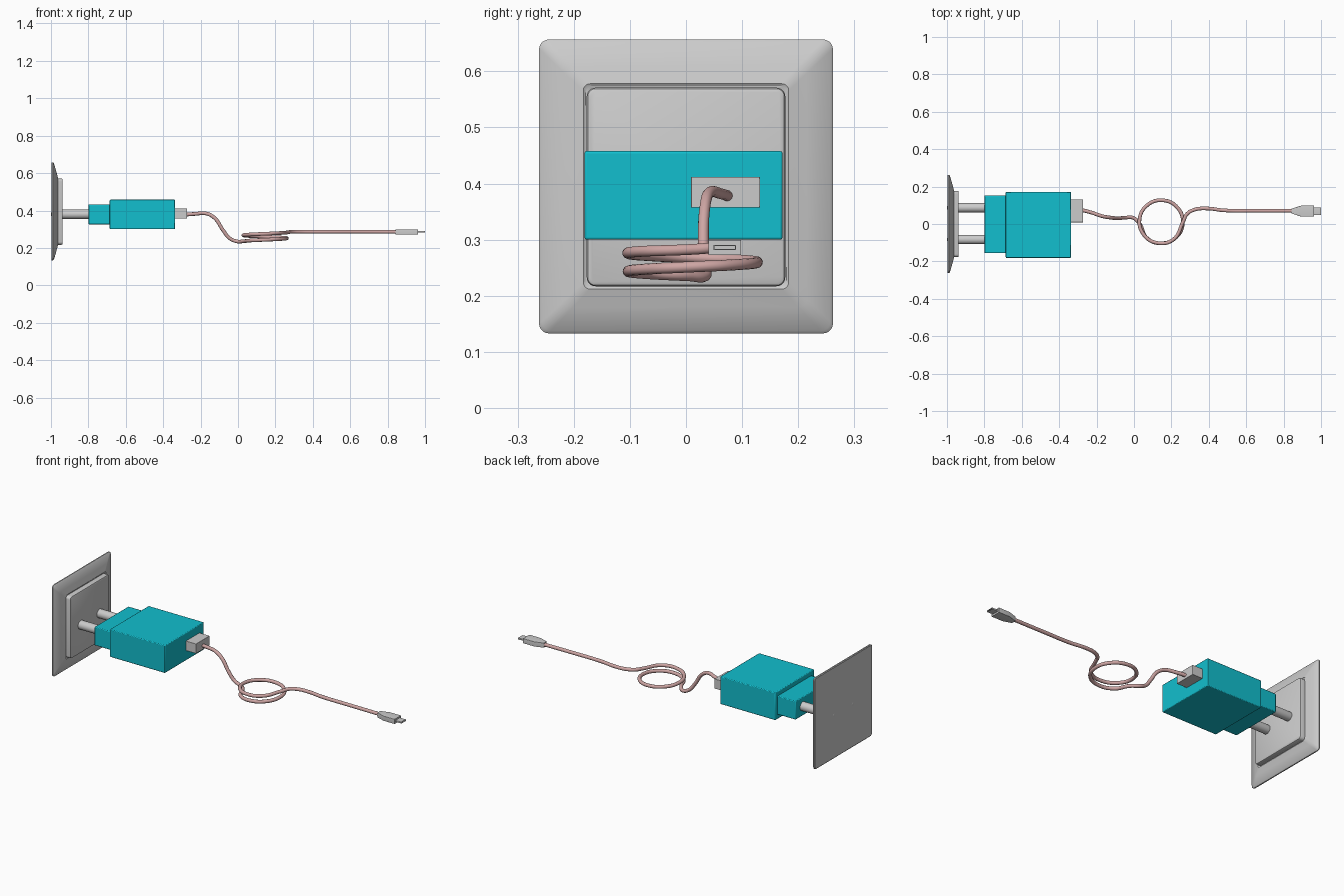
import bpy, bmesh, math
from mathutils import Vector

if "Cube" in bpy.data.objects:
    bpy.data.objects.remove(bpy.data.objects["Cube"])


def material(name, rgb):
    m = bpy.data.materials.new(name)
    m.diffuse_color = (*rgb, 1)
    m.use_nodes = True
    m.node_tree.nodes["Principled BSDF"].inputs["Base Color"].default_value = m.diffuse_color
    return m


CYAN = material("cyan_plastic", (0.006, 0.52, 0.62))
PINK = material("pink_cable", (0.62, 0.38, 0.37))


def finish(bm, name, mat=None, bevel=0):
    bmesh.ops.recalc_face_normals(bm, faces=bm.faces)
    me = bpy.data.meshes.new(name)
    bm.to_mesh(me)
    bm.free()
    ob = bpy.data.objects.new(name, me)
    bpy.context.collection.objects.link(ob)
    if mat:
        me.materials.append(mat)
    if bevel:
        b = ob.modifiers.new("bevel", 'BEVEL')
        b.width, b.segments = bevel, 2
    bpy.ops.object.select_all(action='DESELECT')
    bpy.context.view_layer.objects.active = ob
    ob.select_set(True)
    bpy.ops.object.shade_smooth_by_angle(angle=math.radians(30))
    return ob


def rounded_rect(hy, hz, r, seg=5):
    pts = []
    for k, (sy, sz) in enumerate([(1, 1), (-1, 1), (-1, -1), (1, -1)]):
        for i in range(seg + 1):
            a = math.pi / 2 * (k + i / seg)
            pts.append((sy * (hy - r) + r * math.cos(a), sz * (hz - r) + r * math.sin(a)))
    return pts


def loft(name, centre, rings, mat=None):
    """Skin rounded rectangles (x, half_y, half_z, radius) along x, capping both ends."""
    bm = bmesh.new()
    rows = [[bm.verts.new((x, centre[0] + y, centre[1] + z)) for y, z in rounded_rect(hy, hz, r)]
            for x, hy, hz, r in rings]
    n = len(rows[0])
    for a, b in zip(rows, rows[1:]):
        for i in range(n):
            bm.faces.new((a[i], a[(i + 1) % n], b[(i + 1) % n], b[i]))
    bm.faces.new(rows[0])
    bm.faces.new(rows[-1])
    return finish(bm, name, mat)


def box(name, lo, hi, mat=None, bevel=0.004):
    lo, hi = Vector(lo), Vector(hi)
    bm = bmesh.new()
    bmesh.ops.create_cube(bm, size=1)
    for v in bm.verts:
        v.co = Vector([(lo[i] + hi[i]) / 2 + v.co[i] * (hi[i] - lo[i]) for i in range(3)])
    return finish(bm, name, mat, bevel)


# wall socket: sloping frame with a raised centre plate
loft("socket_frame", (0, 0.395),
     [(x, h, h, r) for x, h, r in [(-0.998, 0.258, 0.014), (-0.995, 0.262, 0.018),
                                   (-0.989, 0.262, 0.018), (-0.984, 0.257, 0.016),
                                   (-0.972, 0.215, 0.014), (-0.963, 0.183, 0.012),
                                   (-0.966, 0.179, 0.012)]])
loft("socket_centre", (0, 0.394),
     [(x, h, h, r) for x, h, r in [(-0.972, 0.177, 0.016), (-0.943, 0.177, 0.016),
                                   (-0.939, 0.175, 0.014), (-0.937, 0.171, 0.012)]])

# two round pins with domed tips
for side, y in (("left", 0.087), ("right", -0.083)):
    bm = bmesh.new()
    profile = [(-0.79, 0.025)] + [(-0.978 - 0.022 * math.sin(a), 0.025 * math.cos(a))
                                  for a in [math.pi / 2 * i / 6 for i in range(6)]]
    rows = [[bm.verts.new((x, y + r * math.cos(math.tau * i / 24), 0.38 + r * math.sin(math.tau * i / 24)))
             for i in range(24)] for x, r in profile]
    for a, b in zip(rows, rows[1:]):
        for i in range(24):
            bm.faces.new((a[i], a[(i + 1) % 24], b[(i + 1) % 24], b[i]))
    bm.faces.new(rows[0])
    bm.faces.new(rows[-1])
    finish(bm, side + "_pin")

# adapter body and the large cable plug
box("adapter_neck", (-0.80, -0.156, 0.326), (-0.68, 0.152, 0.432), CYAN)
box("adapter_body", (-0.686, -0.181, 0.30), (-0.336, 0.172, 0.458), CYAN)
box("large_plug", (-0.345, 0.009, 0.357), (-0.272, 0.132, 0.412), None, 0.001)

# cable: drop from the plug, one and a half coils, straight run to the small plug
path = [(-0.28, 0.075, 0.378), (-0.23, 0.062, 0.382), (-0.17, 0.042, 0.384), (-0.125, 0.034, 0.36),
        (-0.08, 0.031, 0.295), (-0.045, 0.034, 0.252), (-0.005, 0.033, 0.235)]
for i in range(13):
    a = math.radians(185 + 43.5 * i)
    path.append((0.145 + 0.116 * math.cos(a), 0.012 + 0.115 * math.sin(a), 0.236 + 0.0039 * i))
path[-1] = (0.264, 0.015, 0.283)
path += [(0.283, 0.053, 0.286), (0.325, 0.077, 0.287), (0.39, 0.083, 0.287),
         (0.48, 0.073, 0.287), (0.65, 0.071, 0.287), (0.86, 0.071, 0.286)]
cu = bpy.data.curves.new("cable", 'CURVE')
cu.dimensions = '3D'
cu.bevel_depth, cu.bevel_resolution = 0.0098, 4
cu.resolution_u, cu.use_fill_caps = 10, True
sp = cu.splines.new('BEZIER')
sp.bezier_points.add(len(path) - 1)
for p, co in zip(sp.bezier_points, path):
    p.co = co
    p.handle_left_type = p.handle_right_type = 'AUTO'
sp.use_smooth = True
cu.materials.append(PINK)
bpy.context.collection.objects.link(bpy.data.objects.new("cable", cu))

# small plug: tapered grip and hollow metal tip
C = (0.069, 0.286)
loft("small_plug_grip", C, [(0.843, 0.013, 0.0135, 0.001), (0.893, 0.029, 0.0135, 0.001),
                            (0.963, 0.029, 0.0135, 0.001)])
loft("small_plug_tip", C, [(0.955, 0.0205, 0.0045, 0.001), (1.0, 0.0205, 0.0045, 0.001),
                           (1.0, 0.0185, 0.0027, 0.0005), (0.967, 0.0185, 0.0027, 0.0005)])
